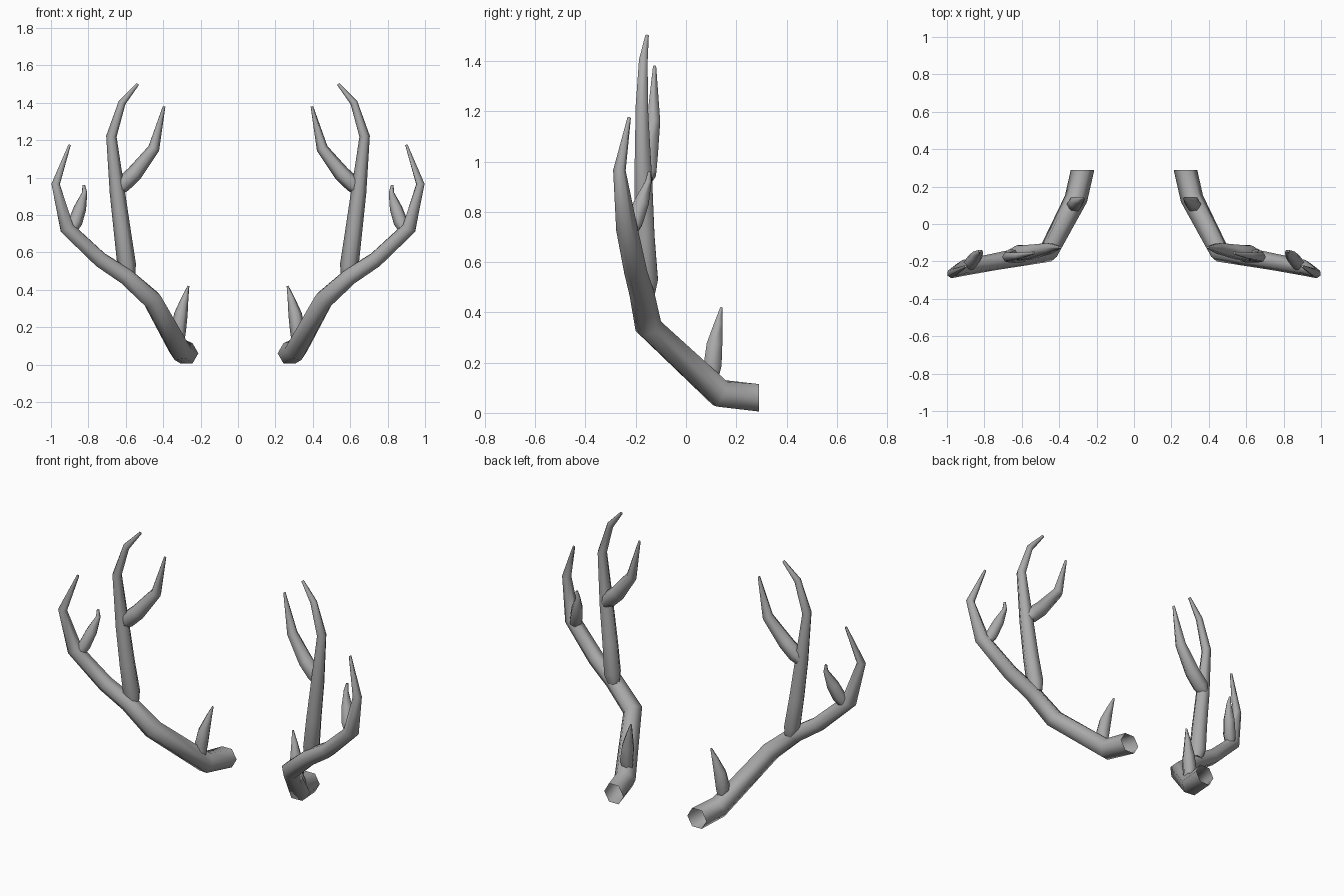
import bpy, bmesh, math
from mathutils import Vector

cube = bpy.data.objects.get("Cube")
if cube:
    bpy.data.objects.remove(cube, do_unlink=True)

SIDES = 6

horn = bpy.data.materials.new("grey_horn")
horn.use_nodes = True
colour = (0.4, 0.4, 0.4, 1)
horn.diffuse_color = colour
horn.node_tree.nodes["Principled BSDF"].inputs["Base Color"].default_value = colour


def tube(name, path, side, start_dir=None, open_start=False):
    """Sweep a hexagon along (x, y, z, radius) points; side is +1 left, -1 right."""
    pts = [Vector((p[0] * side, p[1], p[2])) for p in path]
    steps = [(b - a).normalized() for a, b in zip(pts, pts[1:])]
    tangents = [Vector(start_dir) if start_dir else steps[0]]
    tangents += [(a + b).normalized() for a, b in zip(steps, steps[1:])] + [steps[-1]]

    bm = bmesh.new()
    across = Vector((side, 0, 0))
    rings = []
    for p, t, spec in zip(pts, tangents, path):
        across = (across - t * across.dot(t)).normalized()
        other = t.cross(across)
        ring = []
        for i in range(SIDES):
            a = math.tau * i / SIDES
            ring.append(bm.verts.new(p + (across * math.cos(a) + other * math.sin(a)) * spec[3]))
        rings.append(ring)
    for low, high in zip(rings, rings[1:]):
        for i in range(SIDES):
            j = (i + 1) % SIDES
            bm.faces.new((low[i], low[j], high[j], high[i]))
    bm.faces.new(rings[-1])
    if not open_start:
        bm.faces.new(rings[0][::-1])
    bm.normal_update()

    mesh = bpy.data.meshes.new(name)
    bm.to_mesh(mesh)
    bm.free()
    mesh.materials.append(horn)
    obj = bpy.data.objects.new(name, mesh)
    bpy.context.collection.objects.link(obj)
    bpy.ops.object.select_all(action="DESELECT")
    obj.select_set(True)
    bpy.context.view_layer.objects.active = obj
    bpy.ops.object.shade_smooth_by_angle(angle=math.radians(65))


# Centre lines of each branch: x, y, z, radius
main_beam = [(.275, .29, .06, .063), (.31, .135, .078, .062), (.458, -.15, .345, .056),
             (.60, -.175, .472, .05), (.735, -.2, .56, .046), (.915, -.235, .73, .043),
             (.975, -.265, .965, .025), (.9, -.226, 1.175, .007)]
upright_tine = [(.585, -.155, .475, .036), (.595, -.155, .53, .05), (.617, -.165, .7, .046),
                (.645, -.17, .92, .041), (.677, -.176, 1.22, .028),
                (.62, -.17, 1.4, .02), (.536, -.155, 1.5, .008)]
inner_tine = [(.645, -.16, .93, .03), (.62, -.157, .96, .045), (.555, -.15, 1.02, .043),
              (.45, -.13, 1.155, .031), (.395, -.125, 1.38, .007)]
outer_tine = [(.89, -.222, .72, .03), (.87, -.205, .76, .038), (.845, -.178, .835, .034),
              (.82, -.15, .92, .014), (.825, -.145, .96, .007)]
brow_tine = [(.315, .1, .13, .03), (.318, .106, .19, .041), (.305, .113, .27, .036),
             (.285, .128, .35, .02), (.265, .141, .42, .005)]

for label, side in (("left", 1), ("right", -1)):
    tube(label + "_main_beam", main_beam, side, (0, -1, 0), True)
    tube(label + "_upright_tine", upright_tine, side)
    tube(label + "_inner_tine", inner_tine, side)
    tube(label + "_outer_tine", outer_tine, side)
    tube(label + "_brow_tine", brow_tine, side)
